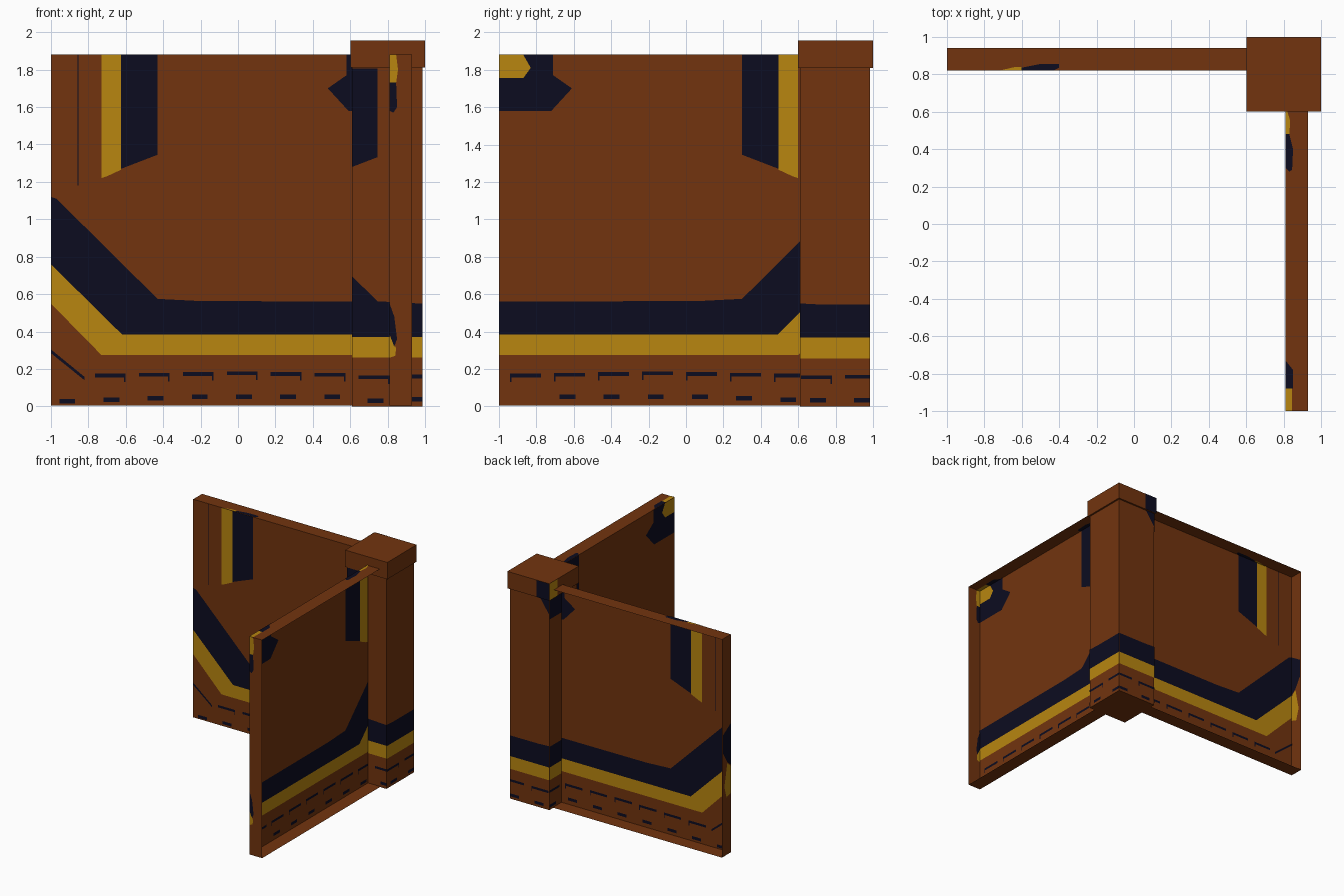
import bpy, bmesh
from mathutils import Vector as V

if "Cube" in bpy.data.objects:
    bpy.data.objects.remove(bpy.data.objects["Cube"])


def material(name, rgb):
    m = bpy.data.materials.new(name)
    m.diffuse_color = (*rgb, 1)
    m.use_nodes = True
    m.node_tree.nodes["Principled BSDF"].inputs["Base Color"].default_value = m.diffuse_color
    return m


BROWN = material("rust brown", (0.168, 0.034, 0.0045))
PAINTS = [material("dark navy", (0.0037, 0.0037, 0.0144)),
          material("gold", (0.479, 0.238, 0.005))]
NAVY, GOLD = 0, 1
X, Y, Z = V((1, 0, 0)), V((0, 1, 0)), V((0, 0, 1))


def finish(name, bm, mats):
    me = bpy.data.meshes.new(name)
    bm.to_mesh(me)
    bm.free()
    for m in mats:
        me.materials.append(m)
    ob = bpy.data.objects.new(name, me)
    bpy.context.collection.objects.link(ob)
    return ob


def box(name, lo, hi, open_sides=()):
    """Box from two corners, leaving out the faces that point along open_sides."""
    lo, hi = V(lo), V(hi)
    bm = bmesh.new()
    bmesh.ops.create_cube(bm, size=1)
    for v in bm.verts:
        v.co = V([(lo[i] + hi[i]) / 2 + v.co[i] * (hi[i] - lo[i]) for i in range(3)])
    bm.normal_update()
    gone = [f for f in bm.faces if any(f.normal.dot(d) > 0.9 for d in open_sides)]
    bmesh.ops.delete(bm, geom=gone, context='FACES')
    return finish(name, bm, [BROWN])


def paint(name, shapes, origin, u, v, normal, sides=(1,), clip=None):
    """Lay flat coloured shapes on a surface; sides says which side(s) of it."""
    origin = V(origin)
    bm = bmesh.new()
    for side in sides:
        for col, pts in shapes:
            flat = bmesh.new()
            flat.faces.new([flat.verts.new((a, b, 0)) for a, b in pts])
            bmesh.ops.triangulate(flat, faces=flat.faces[:])
            if clip:
                u0, u1, v1 = clip
                for co, no in (((u0, 0, 0), -X), ((u1, 0, 0), X), ((0, v1, 0), Y)):
                    bmesh.ops.bisect_plane(flat, geom=flat.verts[:] + flat.edges[:] + flat.faces[:],
                                           plane_co=co, plane_no=no, clear_outer=True)
            for f in flat.faces:
                nf = bm.faces.new([bm.verts.new(origin + u * p.co.x + v * p.co.y + normal * side * 0.002)
                                   for p in f.verts])
                nf.material_index = col
                nf.normal_update()
                if nf.normal.dot(normal) * side < 0:
                    nf.normal_flip()
            flat.free()
    return finish(name, bm, PAINTS)


def rect(col, u0, u1, v0, v1):
    return col, [(u0, v0), (u1, v0), (u1, v1), (u0, v1)]


# Walls: channels with an open outer side; post and cap are closed boxes
box("back_wall", (-1, 0.82, 0.005), (0.61, 0.94, 1.88), (Y, X))
box("side_wall", (0.81, -1, 0.005), (0.93, 0.61, 1.88), (X, Y))
box("corner_post", (0.61, 0.61, 0), (0.985, 0.985, 1.81))
box("post_cap", (0.6, 0.6, 1.81), (1, 1, 1.955))

# Painted wall pattern shared by all surfaces
pattern = [
    (NAVY, [(-1, 1.12), (-0.97, 1.11), (-0.43, 0.575), (-0.2, 0.563), (1, 0.56),
            (1, 0.385), (-0.62, 0.385), (-1, 0.76)]),
    (GOLD, [(-1, 0.76), (-0.62, 0.385), (1, 0.385), (1, 0.275), (-0.73, 0.275), (-1, 0.55)]),
    (GOLD, [(-0.73, 1.22), (-0.7, 1.23), (-0.625, 1.265), (-0.625, 1.88), (-0.73, 1.88)]),
    (NAVY, [(-0.625, 1.27), (-0.43, 1.345), (-0.43, 1.88), (-0.625, 1.88)]),
    (NAVY, [(0.48, 1.7), (0.59, 1.58), (0.87, 1.58), (0.87, 1.755), (0.74, 1.755),
            (0.7, 1.81), (0.74, 1.88), (0.58, 1.88), (0.58, 1.77)]),
    (GOLD, [(0.74, 1.755), (0.87, 1.755), (0.87, 1.88), (0.74, 1.88), (0.7, 1.81)]),
    (NAVY, [(-1, 0.305), (-0.82, 0.158), (-0.82, 0.14), (-1, 0.285)]),
    rect(NAVY, -0.857, -0.852, 1.18, 1.88),
]
# Two rows of short dashes with a small hook
for i in range(7):
    a, h = -0.765 + 0.235 * i, 0.155 + 0.004 * (3 - abs(i - 3))
    pattern.append(rect(NAVY, a, a + 0.165, h, h + 0.02))
    pattern.append(rect(NAVY, a + 0.157, a + 0.165, h - 0.025, h))
    b, h = -0.955 + 0.236 * i, 0.015 + 0.008 * min(i, 3)
    pattern.append(rect(NAVY, b, b + 0.085, h, h + 0.025))

# Wall panels, seen from both sides
both = (1, -1)
paint("back_wall_paint", pattern, (0, 0.82, 0), X, Z, -Y, both, (-1, 0.61, 1.88))
paint("side_wall_paint", pattern, (0.81, -0.13, 0), -Y, Z, -X, both, (-0.74, 0.87, 1.88))

# Post faces
paint("post_front_paint", pattern, (1.175, 0.61, -0.013), X, Z, -Y, (1,), (-0.565, -0.19, 1.82))
for name, origin, u, n in (("post_right_paint", (0.985, 0.91, -0.018), Y, X),
                           ("post_back_paint", (0.91, 0.985, -0.018), X, Y),
                           ("post_left_paint", (0.61, 0.91, -0.018), Y, -X)):
    paint(name, pattern, origin, u, Z, n, (1,), (-0.3, 0.075, 1.0))
paint("post_top_paint_left", [rect(NAVY, 0.82, 0.985, 1.64, 1.81)], (0.61, 0, 0), Y, Z, -X)
paint("post_top_paint_back", [(NAVY, [(0.61, 1.68), (0.7, 1.81), (0.61, 1.81)])],
      (0, 0.985, 0), X, Z, Y)

# Cap corner
paint("cap_paint_back", [rect(NAVY, 0.6, 0.72, 1.81, 1.955)], (0, 1, 0), X, Z, Y)
paint("cap_paint_left", [rect(GOLD, 0.89, 1, 1.81, 1.955)], (0.6, 0, 0), Y, Z, -X)

# Paint running over the wall tops
paint("back_wall_top_paint", [
    (GOLD, [(-0.72, 0.82), (-0.6, 0.82), (-0.6, 0.84), (-0.64, 0.838)]),
    (NAVY, [(-0.6, 0.82), (-0.43, 0.82), (-0.4, 0.835), (-0.4, 0.855), (-0.5, 0.855), (-0.6, 0.835)])],
    (0, 0, 1.88), X, Y, Z, both)
paint("side_wall_top_paint", [
    (GOLD, [(0.81, 0.48), (0.83, 0.48), (0.835, 0.55), (0.82, 0.6), (0.81, 0.6)]),
    (NAVY, [(0.81, 0.3), (0.83, 0.28), (0.845, 0.29), (0.85, 0.4), (0.83, 0.48), (0.81, 0.48)]),
    (NAVY, [(0.81, -0.88), (0.85, -0.88), (0.85, -0.78), (0.81, -0.73)]),
    rect(GOLD, 0.81, 0.845, -1, -0.88)],
    (0, 0, 1.88), X, Y, Z, both)

# Paint running round the free wall ends
paint("side_wall_end_paint", [
    (GOLD, [(0.81, 1.73), (0.845, 1.73), (0.855, 1.8), (0.845, 1.88), (0.81, 1.88)]),
    (NAVY, [(0.81, 1.58), (0.83, 1.57), (0.85, 1.6), (0.845, 1.73), (0.81, 1.73)]),
    (NAVY, [(0.81, 0.385), (0.835, 0.32), (0.85, 0.36), (0.835, 0.48), (0.81, 0.55)]),
    (GOLD, [(0.81, 0.26), (0.84, 0.27), (0.845, 0.31), (0.81, 0.38)])],
    (0, -1, 0), X, Z, -Y, both)
paint("back_wall_end_paint", [
    (NAVY, [(0.82, 0.76), (0.87, 0.8), (0.93, 0.9), (0.93, 1.05), (0.82, 1.12)]),
    (GOLD, [(0.82, 0.52), (0.88, 0.5), (0.91, 0.6), (0.87, 0.79), (0.82, 0.75)])],
    (-1, 0, 0), Y, Z, -X, both)
